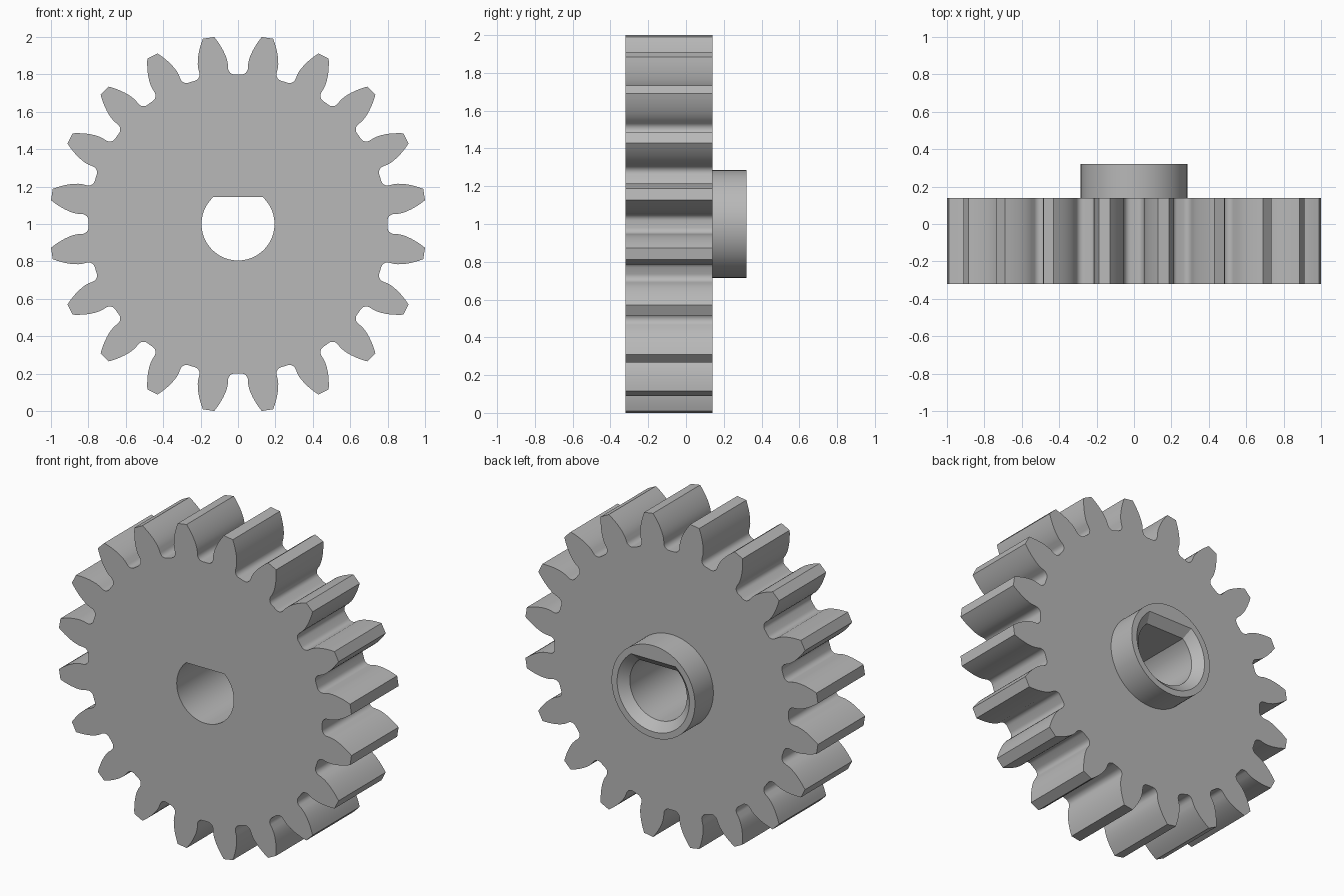
import bpy, bmesh, math

if "Cube" in bpy.data.objects:
    bpy.data.objects.remove(bpy.data.objects["Cube"])

TEETH = 20
TIP_R, PITCH_R, BASE_R, ROOT_R = 1.008, 0.915, 0.86, 0.80
FRONT, GEAR_BACK, HUB_BACK = -0.32, 0.14, 0.32
CENTRE_Z = 1.0

grey = bpy.data.materials.new("plain_grey")
grey.diffuse_color = (0.48, 0.48, 0.48, 1)
grey.use_nodes = True
grey.node_tree.nodes["Principled BSDF"].inputs["Base Color"].default_value = grey.diffuse_color


def loft(name, sections):
    """Closed solid through (y, outline) sections with equal point counts."""
    bm = bmesh.new()
    rings = [[bm.verts.new((x, y, z + CENTRE_Z)) for x, z in pts] for y, pts in sections]
    for a, b in zip(rings, rings[1:]):
        for i in range(len(a)):
            j = (i + 1) % len(a)
            bm.faces.new((a[i], a[j], b[j], b[i]))
    bm.faces.new(rings[0])
    bm.faces.new(rings[-1])
    bmesh.ops.recalc_face_normals(bm, faces=bm.faces)
    mesh = bpy.data.meshes.new(name)
    bm.to_mesh(mesh)
    bm.free()
    mesh.materials.append(grey)
    obj = bpy.data.objects.new(name, mesh)
    bpy.context.collection.objects.link(obj)
    return obj


def polar(r, a):
    return (r * math.sin(a), r * math.cos(a))


def half_angle(r):
    """Half of the tooth's angular width on the involute flank."""
    inv = lambda p: math.tan(p) - p
    return (math.radians(90 / TEETH) + inv(math.acos(BASE_R / PITCH_R))
            - inv(math.acos(min(1, BASE_R / r))))


def gear_outline():
    # One flank from root fillet to tip, as (radius, angle from tooth centre)
    gap = math.pi / TEETH
    side = half_angle(BASE_R)
    fr = 0.034
    fa = fr / (ROOT_R + fr)
    flank = []
    for i in range(7):
        t = math.pi / 2 * i / 6
        flank.append((ROOT_R + fr * (1 - math.cos(t)), side + fa * (1 - math.sin(t))))
    for i in range(8):
        r = BASE_R + (TIP_R - BASE_R) * i / 7
        flank.append((r, half_angle(r)))
    pts = []
    for k in range(TEETH):
        mid = (2 * k + 1) * gap
        pts += [polar(r, mid - a) for r, a in flank]
        pts += [polar(r, mid + a) for r, a in reversed(flank)]
    return pts


def d_outline(r, flat, n=64):
    # Circle with a flat across the top
    a0 = math.acos(flat / r)
    return [polar(r, a0 + (2 * math.pi - 2 * a0) * i / n) for i in range(n + 1)]


def circle(r, n=96):
    return [polar(r, 2 * math.pi * i / n) for i in range(n)]


# Toothed wheel, rear hub and the D-shaped bore with its bevelled mouth
outline = gear_outline()
gear = loft("gear_wheel", [(FRONT, outline), (GEAR_BACK, outline)])
hub = loft("hub", [(GEAR_BACK - 0.1, circle(0.285)), (HUB_BACK, circle(0.285))])
bore, mouth = d_outline(0.195, 0.145), d_outline(0.247, 0.195)
cutter = loft("bore_cutter", [(FRONT - 0.1, bore), (HUB_BACK - 0.05, bore),
                              (HUB_BACK, mouth), (HUB_BACK + 0.05, mouth)])

for tool, op in ((hub, 'UNION'), (cutter, 'DIFFERENCE')):
    mod = gear.modifiers.new(tool.name, 'BOOLEAN')
    mod.object, mod.operation, mod.solver = tool, op, 'EXACT'

bpy.context.view_layer.objects.active = gear
gear.select_set(True)
for mod in list(gear.modifiers):
    bpy.ops.object.modifier_apply(modifier=mod.name)
for helper in (hub, cutter):
    bpy.data.objects.remove(helper)
bpy.ops.object.shade_smooth_by_angle(angle=math.radians(28))
